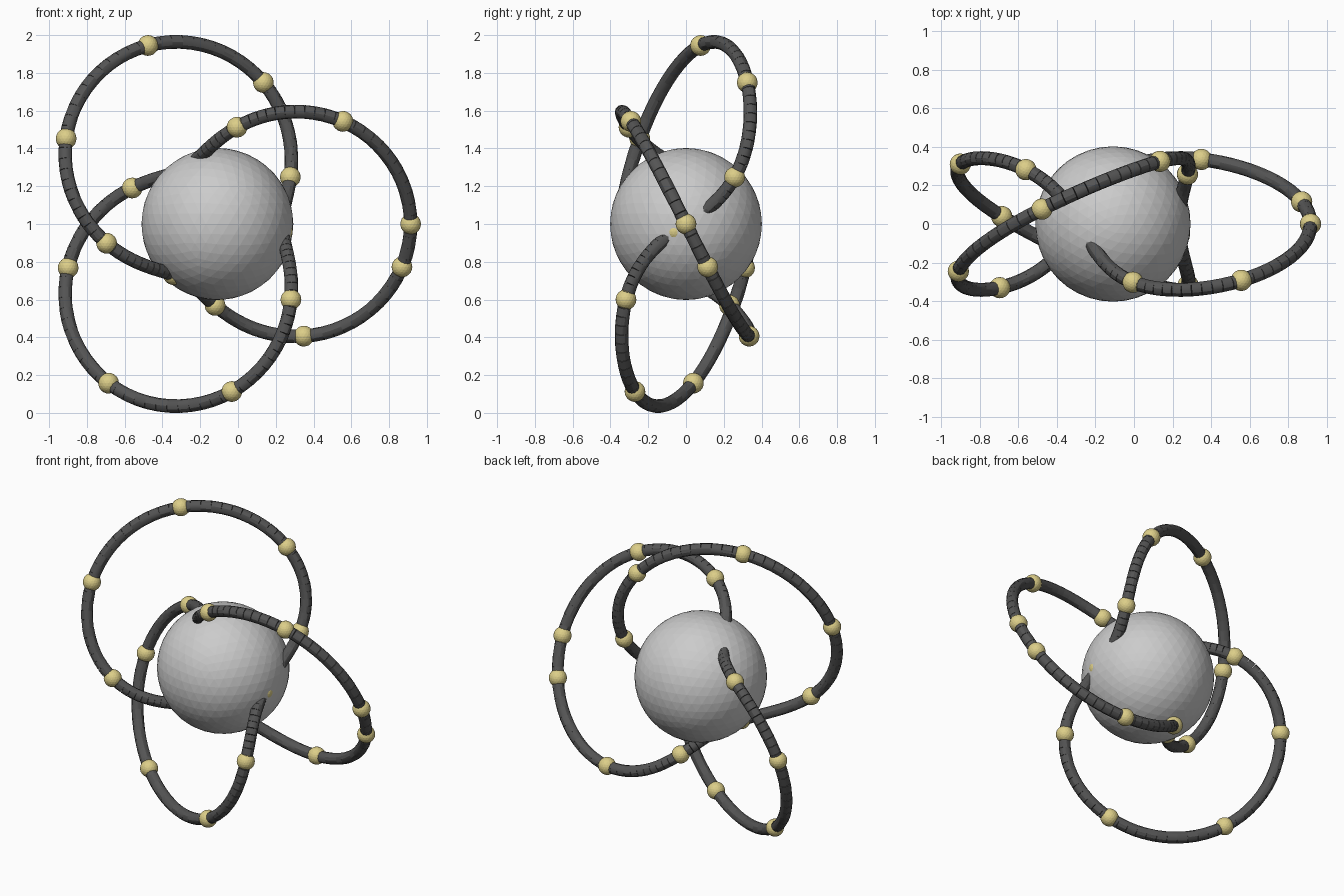
import bpy, bmesh
from math import sin, cos, tau
from mathutils import Vector, Matrix

if "Cube" in bpy.data.objects:
    bpy.data.objects.remove(bpy.data.objects["Cube"])

A = 0.341          # knot scale
TUBE, BEAD, CORE = 0.036, 0.055, 0.402
COUNT, STEP = 220, 12
CENTRE = Vector((-0.109, 0, 1))


def knot(i):
    t = tau * i / COUNT
    r = A * (2 + cos(3 * t))
    return CENTRE + Vector((r * cos(2 * t), -A * sin(3 * t), r * sin(2 * t)))


def material(name, colour):
    m = bpy.data.materials.new(name)
    m.diffuse_color = (*colour, 1)
    m.use_nodes = True
    m.node_tree.nodes["Principled BSDF"].inputs["Base Color"].default_value = m.diffuse_color
    return m


def make(name, bm, mat=None, smooth=False):
    me = bpy.data.meshes.new(name)
    bm.to_mesh(me)
    bm.free()
    ob = bpy.data.objects.new(name, me)
    bpy.context.collection.objects.link(ob)
    if mat:
        me.materials.append(mat)
    if smooth:
        bpy.ops.object.select_all(action='DESELECT')
        ob.select_set(True)
        bpy.context.view_layer.objects.active = ob
        bpy.ops.object.shade_smooth_by_angle()
    return ob


# knotted tube made of short straight cylinders
bm = bmesh.new()
for i in range(COUNT):
    a, b = knot(i), knot(i + 1)
    d = b - a
    m = Matrix.Translation((a + b) / 2) @ d.to_track_quat('Z', 'Y').to_matrix().to_4x4()
    bmesh.ops.create_cone(bm, cap_ends=True, segments=12, radius1=TUBE, radius2=TUBE,
                          depth=d.length, matrix=m)
make("knot_tube", bm, material("dark_grey", (0.09, 0.09, 0.09)), True)

# beads strung along the tube
bm = bmesh.new()
for i in range(0, COUNT, STEP):
    bmesh.ops.create_icosphere(bm, subdivisions=3, radius=BEAD,
                               matrix=Matrix.Translation(knot(i)))
make("beads", bm, material("pale_yellow", (0.72, 0.62, 0.25)))

# faceted central ball
bm = bmesh.new()
bmesh.ops.create_icosphere(bm, subdivisions=4, radius=CORE, matrix=Matrix.Translation(CENTRE))
make("core_ball", bm)
